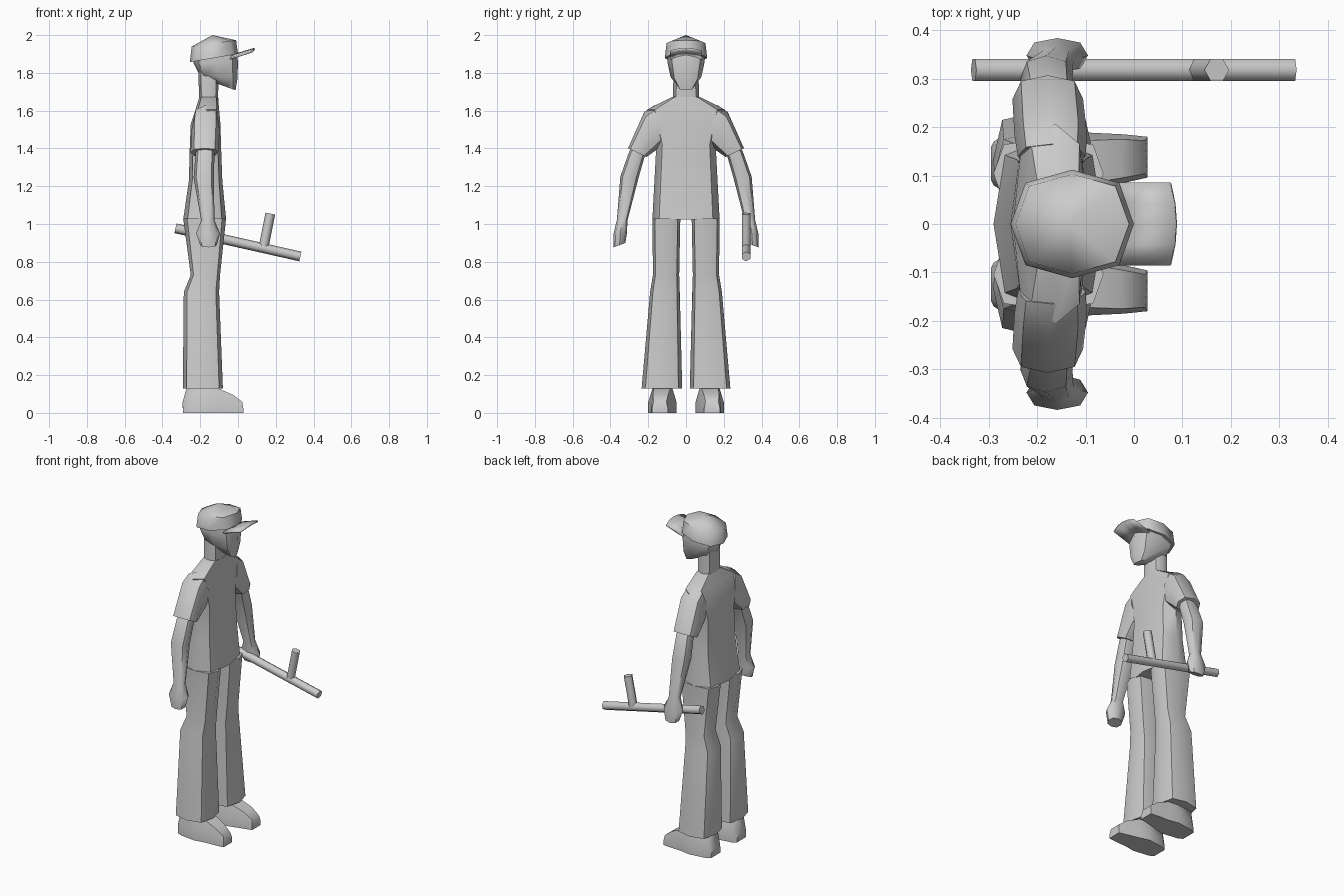
import bpy, bmesh, math
from mathutils import Vector

if "Cube" in bpy.data.objects:
    bpy.data.objects.remove(bpy.data.objects["Cube"])


def finish(name, bm, mirror=False, angle=50):
    bmesh.ops.remove_doubles(bm, verts=bm.verts, dist=0.0005)
    bmesh.ops.recalc_face_normals(bm, faces=bm.faces)
    me = bpy.data.meshes.new(name)
    bm.to_mesh(me)
    bm.free()
    ob = bpy.data.objects.new(name, me)
    bpy.context.collection.objects.link(ob)
    bpy.ops.object.select_all(action='DESELECT')
    ob.select_set(True)
    bpy.context.view_layer.objects.active = ob
    bpy.ops.object.shade_smooth_by_angle(angle=math.radians(angle))
    if mirror:
        m = ob.modifiers.new("mirror", 'MIRROR')
        m.use_axis = (False, True, False)
    return ob


def loft(name, rings, mirror=False, angle=50):
    """Skin a list of point rings and close both ends."""
    bm = bmesh.new()
    rows = [[bm.verts.new(p) for p in r] for r in rings]
    n = len(rows[0])
    for a, b in zip(rows, rows[1:]):
        for i in range(n):
            j = (i + 1) % n
            bm.faces.new((a[i], a[j], b[j], b[i]))
    bm.faces.new(rows[0][::-1])
    bm.faces.new(rows[-1])
    return finish(name, bm, mirror, angle)


def ring(c, u, v, n=8, power=0.8):
    """Rounded polygon with half axes u and v; a lower power is boxier."""
    c, u, v = Vector(c), Vector(u), Vector(v)
    f = lambda t: math.copysign(abs(t) ** power, t) if abs(t) > 1e-6 else 0
    return [c + u * f(math.cos(2 * math.pi * i / n)) + v * f(math.sin(2 * math.pi * i / n))
            for i in range(n)]


def span(back, front, y, w, n=8, power=0.8):
    """Ring from back (x, z) to front (x, z), half width w around y."""
    b, f = Vector((back[0], y, back[1])), Vector((front[0], y, front[1]))
    return ring((b + f) / 2, (f - b) / 2, (0, w, 0), n, power)


def flat(z, xb, xf, y, w, power=0.8):
    return span((xb, z), (xf, z), y, w, 8, power)


# Shirt body and hips
loft("torso", [flat(z, xb, xf, 0, w, 0.65) for z, xb, xf, w in (
    (1.025, -0.29, -0.063, 0.178), (1.23, -0.26, -0.083, 0.167),
    (1.42, -0.255, -0.09, 0.157), (1.53, -0.25, -0.093, 0.185),
    (1.605, -0.225, -0.1, 0.207), (1.672, -0.205, -0.105, 0.075))])

# Short sleeves
loft("sleeve", [
    ring((-0.17, 0.14, 1.53), (0, 0.025, 0.10), (0.07, 0, 0), 8, 0.8),
    ring((-0.172, 0.185, 1.495), (0, 0.036, 0.098), (0.075, 0, 0), 8, 0.8),
    ring((-0.178, 0.258, 1.378), (0, 0.049, 0.023), (0.073, 0, 0), 8, 0.8)], True)

# Flared trouser legs
loft("trouser_leg", [flat(z, xb, xf, (a + b) / 2, (b - a) / 2, 0.6)
                     for z, xb, xf, a, b in (
    (1.03, -0.29, -0.063, 0.03, 0.178), (0.73, -0.25, -0.095, 0.036, 0.175),
    (0.64, -0.287, -0.1, 0.033, 0.19), (0.13, -0.292, -0.08, 0.02, 0.235))], True)

# Shoes, skinned from heel to toe
shoe = []
for x, y, w, t, h in ((-0.29, 0.125, 0.045, 0.035, 0.05), (-0.265, 0.125, 0.06, 0.045, 0.14),
                      (-0.16, 0.125, 0.075, 0.05, 0.14), (-0.1, 0.127, 0.062, 0.045, 0.13),
                      (-0.02, 0.135, 0.05, 0.04, 0.095), (0.028, 0.138, 0.042, 0.034, 0.058)):
    shoe.append([(x, y - w, 0), (x, y + w, 0), (x, y + w, 0.4 * h),
                 (x - 0.005, y + t, h), (x - 0.005, y - t, h), (x, y - w, 0.4 * h)])
loft("shoe", shoe, True)

# Forearms with closed fists
arm = []
for y, z, w, tilt, xb, xf in (
        (0.215, 1.44, 0.038, 0.4, -0.22, -0.125), (0.26, 1.37, 0.043, 0.35, -0.225, -0.125),
        (0.30, 1.245, 0.048, 0.1, -0.235, -0.127), (0.338, 1.02, 0.028, 0.1, -0.195, -0.125),
        (0.348, 0.95, 0.036, -0.1, -0.222, -0.095), (0.352, 0.888, 0.033, -0.35, -0.2, -0.112)):
    arm.append(ring(((xb + xf) / 2, y, z), ((xf - xb) / 2, 0, 0),
                    (0, w * math.cos(tilt), w * math.sin(tilt)), 8, 0.85))
loft("arm", arm, True)

# Neck and head
loft("neck", [flat(1.62, -0.205, -0.108, 0, 0.07), flat(1.82, -0.21, -0.1, 0, 0.066)])
loft("head", [span(b, f, 0, w) for b, f, w in (
    ((-0.115, 1.745), (-0.013, 1.708), 0.042), ((-0.205, 1.79), (-0.003, 1.768), 0.082),
    ((-0.235, 1.85), (0.0, 1.86), 0.098), ((-0.235, 1.9), (-0.01, 1.92), 0.095))])

# Cap crown rising to one point, and arched brim
loft("cap_crown", [
    span((-0.255, 1.857), (0.0, 1.9), 0, 0.112),
    span((-0.245, 1.94), (-0.01, 1.973), 0, 0.103),
    [(-0.135, 0, 2.0)] * 8][:2] + [span((-0.1351, 2.0), (-0.1349, 2.0), 0, 0.0001)], angle=60)
bm = bmesh.new()
rows = []
for x0, z0, drop in ((-0.03, 1.898, 0.018), (0.086, 1.932, 0.014)):
    rows.append([bm.verts.new((x0 - 0.012 * k * k, 0.086 * k, z0 - drop * k * k))
                 for k in (-1, -0.5, 0, 0.5, 1)])
for i in range(4):
    bm.faces.new((rows[0][i], rows[1][i], rows[1][i + 1], rows[0][i + 1]))
brim = finish("cap_brim", bm)
brim.modifiers.new("thickness", 'SOLIDIFY').thickness = 0.01


# Side-handled baton: two hexagonal rods
def rod(name, a, b, r=0.026):
    d = (Vector(b) - Vector(a)).normalized()
    side = Vector((0, 1, 0))
    up = side.cross(d)
    loft(name, [ring(p, up * r, side * r, 6, 1) for p in (a, b)], angle=65)


rod("baton_shaft", (-0.331, 0.318, 0.977), (0.33, 0.318, 0.828))
rod("baton_handle", (0.135, 0.318, 0.875), (0.171, 0.318, 1.055))
